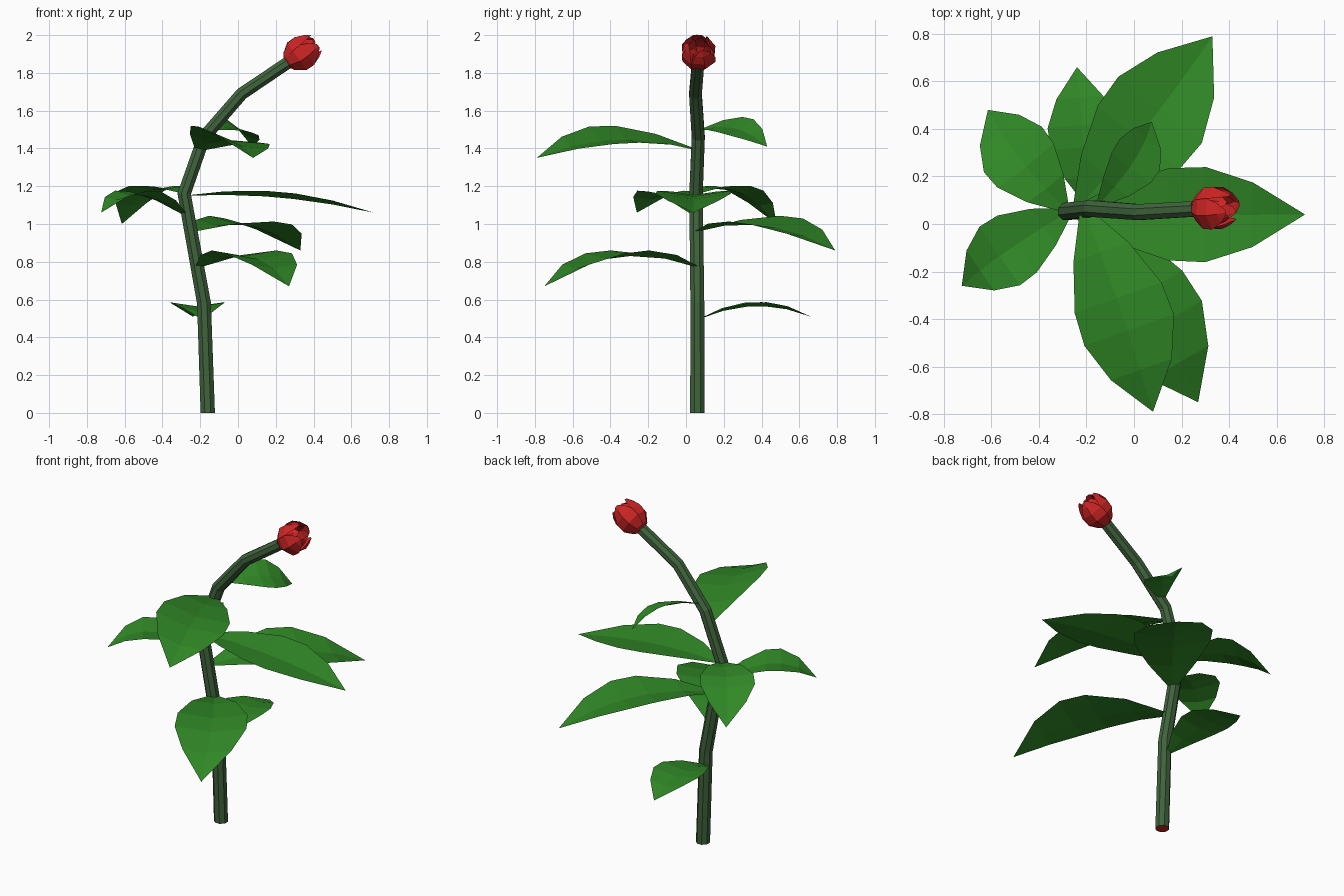
import bpy, bmesh, math
from mathutils import Vector, Matrix

if "Cube" in bpy.data.objects:
    bpy.data.objects.remove(bpy.data.objects["Cube"])


def material(name, rgb):
    m = bpy.data.materials.new(name)
    m.diffuse_color = (*rgb, 1)
    m.use_nodes = True
    m.node_tree.nodes["Principled BSDF"].inputs["Base Color"].default_value = m.diffuse_color
    return m


GREEN = material("leaf_green", (0.03, 0.25, 0.02))
STEM = material("stem_green", (0.05, 0.125, 0.045))
RED = material("petal_red", (0.62, 0.018, 0.018))


def finish(name, bm, *mats):
    me = bpy.data.meshes.new(name)
    bm.to_mesh(me)
    bm.free()
    for m in mats:
        me.materials.append(m)
    ob = bpy.data.objects.new(name, me)
    bpy.context.collection.objects.link(ob)
    return ob


def bridge(bm, rows, closed=False):
    """Quads between consecutive rows of vertices."""
    for a, b in zip(rows, rows[1:]):
        n = len(a)
        for i in range(n if closed else n - 1):
            j = (i + 1) % n
            bm.faces.new((a[i], a[j], b[j], b[i]))


# Stem: eight-sided tube along a bent path, red cut end underneath
path = [Vector(p) for p in ((-0.16, .06, 0), (-0.18, .06, .58), (-0.285, .053, 1.16),
                            (-0.18, .065, 1.46), (0.02, .05, 1.69), (0.28, .065, 1.865))]
bm = bmesh.new()
rings = []
for k, p in enumerate(path):
    ahead = (path[min(k + 1, 5)] - path[k]).normalized() if k < 5 else Vector()
    behind = (path[k] - path[k - 1]).normalized() if k else Vector()
    t = Vector((0, 0, 1)) if k == 0 else (ahead + behind).normalized()
    v = t.cross(Vector((0, 1, 0))).normalized()
    w = v.cross(t)
    r = 0.041 - 0.0012 * k
    rings.append([bm.verts.new(p + r * (math.cos(a) * w + math.sin(a) * v))
                  for a in (math.tau * (i + .5) / 8 for i in range(8))])
bridge(bm, rings, closed=True)
bm.faces.new(rings[-1])
base_cap = bm.faces.new(rings[0])
bmesh.ops.recalc_face_normals(bm, faces=bm.faces)
base_cap.material_index = 1
finish("stem", bm, STEM, RED)


# Leaves: arched blade with a folded midrib
def leaf(name, base, mid, tip, half, roll):
    base, mid, tip = Vector(base), Vector(mid), Vector(tip)
    ctrl = 2 * mid - (base + tip) / 2
    d = (tip - base).normalized()
    side = Vector((0, 0, 1)).cross(d).normalized()
    side = Matrix.Rotation(math.radians(roll), 3, d) @ side
    up = d.cross(side)
    bm = bmesh.new()
    rows = []
    for t, f in ((0, .1), (.2, .62), (.42, .97), (.58, 1), (.78, .68)):
        c = base * (1 - t) ** 2 + ctrl * 2 * t * (1 - t) + tip * t * t
        w = f * half
        rows.append([bm.verts.new(c + side * s * w + up * abs(s) * w * .15)
                     for s in (-1, 0, 1)])
    bridge(bm, rows)
    end = bm.verts.new(tip)
    for a, b in zip(rows[-1], rows[-1][1:]):
        bm.faces.new((a, b, end))
    bm.normal_update()
    if sum(f.normal.z for f in bm.faces) < 0:
        bmesh.ops.reverse_faces(bm, faces=bm.faces)
    finish(name, bm, GREEN)


leaf("leaf_right", (-.26, .05, 1.15), (.22, .04, 1.14), (.72, .04, 1.06), .2, 0)
leaf("leaf_back_right", (-.24, .06, .96), (.06, .42, .99), (.33, .79, .86), .225, 4)
leaf("leaf_front_upper", (-.21, .06, 1.39), (-.05, -.38, 1.445), (.08, -.79, 1.35), .205, -13)
leaf("leaf_front_lower", (-.21, .06, .77), (.07, -.36, .825), (.27, -.75, .67), .205, 0)
leaf("leaf_left_front", (-.27, .055, 1.04), (-.53, -.11, 1.155), (-.725, -.26, 1.06), .15, 0)
leaf("leaf_left_back", (-.285, .06, 1.16), (-.48, .275, 1.17), (-.615, .48, 1.0), .155, 0)
leaf("leaf_back_lowest", (-.19, .08, .5), (-.215, .37, .565), (-.24, .66, .51), .145, 0)
leaf("leaf_back_top", (-.15, .08, 1.5), (.0, .265, 1.505), (.075, .43, 1.41), .115, 22)

# Flower bud: two rings of cupped, overlapping petals on a tilted axis
axis = Vector((.82, 0, .57)).normalized()
origin = Vector((.25, .067, 1.845))
u, v = Vector((0, 1, 0)), axis.cross(Vector((0, 1, 0)))
PROFILE = ((0, .015, 50), (.025, .055, 50), (.075, .092, 48), (.125, .094, 46),
           (.17, .075, 36), (.2, .055, 12))
bm = bmesh.new()
for scale, turn in ((1, 0), (.72, 40)):
    for p in range(4):
        rows = []
        for s, r, spread in PROFILE:
            row = []
            for q in (-1, 0, 1):
                a = math.radians(90 * p + turn + q * spread + 20)
                rad = r * scale * (1 + .04 * q)   # spiral overlap
                row.append(bm.verts.new(origin + axis * s * (.96 if turn else 1)
                                        + rad * (u * math.cos(a) + v * math.sin(a))))
            rows.append(row)
        bridge(bm, rows)
bm.normal_update()
for f in bm.faces:
    c = f.calc_center_median() - origin - axis * .1
    if f.normal.dot(c) < 0:
        f.normal_flip()
finish("flower_bud", bm, RED)
